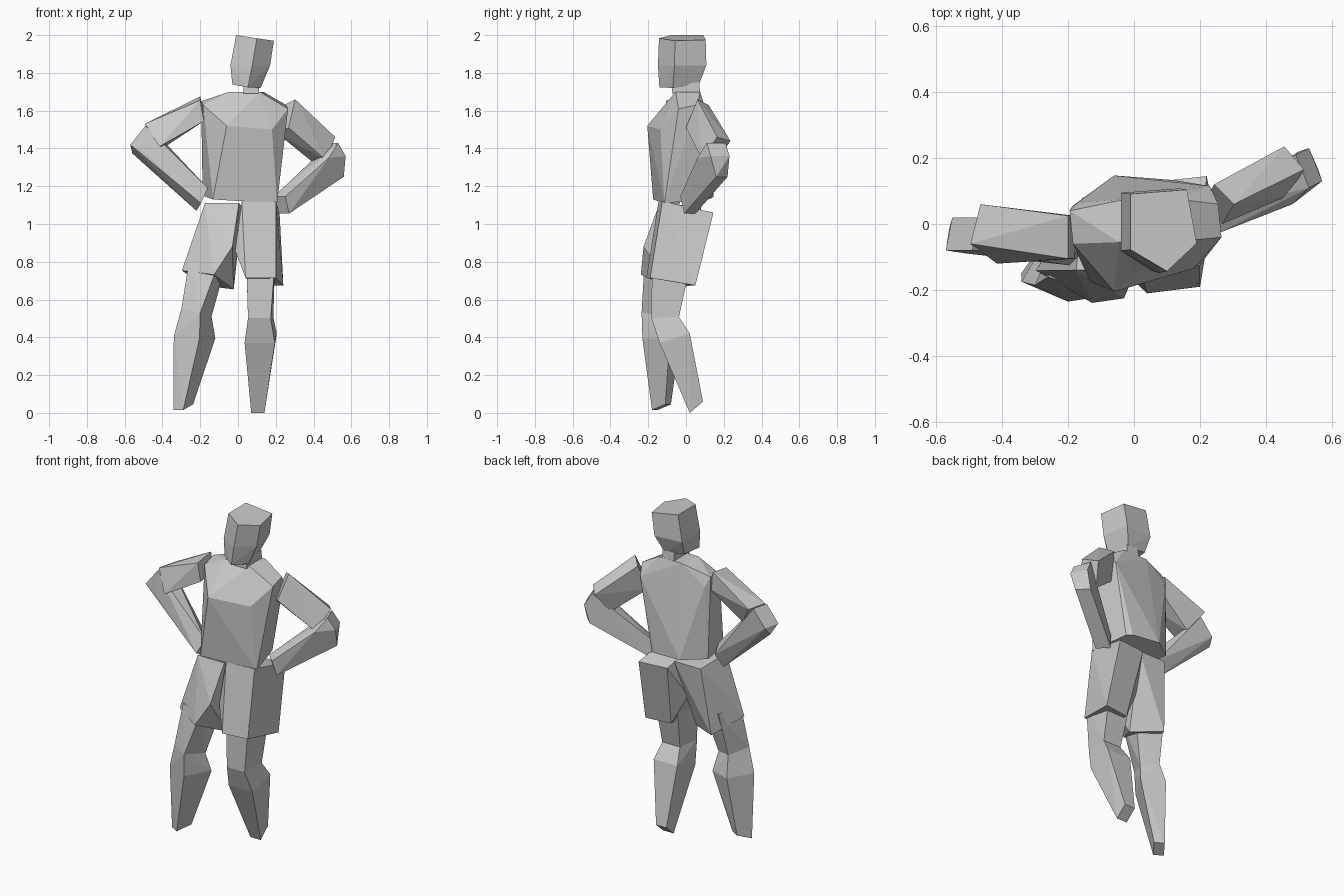
import bpy
import bmesh
import math
from mathutils import Vector

UNIT = 0.01  # sections below are written in hundredths

if "Cube" in bpy.data.objects:
    bpy.data.objects.remove(bpy.data.objects["Cube"], do_unlink=True)

# One plain grey for the whole figure
grey = bpy.data.materials.new("plain_grey")
grey.use_nodes = True
grey.diffuse_color = (0.6, 0.6, 0.6, 1)
grey.node_tree.nodes["Principled BSDF"].inputs["Base Color"].default_value = grey.diffuse_color

# Cross-section outlines, as multiples of the two half-width vectors
SQUARE = [(-1, -1), (1, -1), (1, 1), (-1, 1)]
WEDGE = [(-1, -.6), (.1, -1.1), (1, -.45), (.7, .8), (-1, .7)]
NONE = (0, 0, 0)


def part(name, *sections, outline=SQUARE):
    """Faceted solid stretched over sections of (centre, half-width, half-depth)."""
    bm = bmesh.new()
    for centre, side, back in sections:
        for u, v in outline:
            bm.verts.new((Vector(centre) + u * Vector(side) + v * Vector(back)) * UNIT)
    bmesh.ops.remove_doubles(bm, verts=bm.verts[:], dist=UNIT / 100)
    hull = bmesh.ops.convex_hull(bm, input=bm.verts[:])
    spare = [v for v in hull["geom_interior"] + hull["geom_unused"]
             if isinstance(v, bmesh.types.BMVert) and v.is_valid]
    bmesh.ops.delete(bm, geom=list(set(spare)), context="VERTS")
    bmesh.ops.dissolve_limit(bm, angle_limit=math.radians(3),
                             verts=bm.verts[:], edges=bm.edges[:])
    bmesh.ops.recalc_face_normals(bm, faces=bm.faces[:])
    mesh = bpy.data.meshes.new(name)
    bm.to_mesh(mesh)
    bm.free()
    mesh.materials.append(grey)
    obj = bpy.data.objects.new(name, mesh)
    bpy.context.collection.objects.link(obj)


# Head, turned a little to its left, and neck
part("head",
     ((9, 0, 198.5), (10, 0, -1.5), (0, 13, 0)),
     ((6.5, 0, 184), (10.5, 0, 0), (0, 13.5, 0)),
     ((4.5, -2, 173.5), (7.5, 0, -1), (0, 11, 1)),
     outline=WEDGE)
part("neck",
     ((7, 0, 175), (4, 0, 0), (0, 7, 0)),
     ((7, 0, 169), (4, 0, 0), (0, 7.5, 0)))

# Torso: collar, shoulders, chest edge, upper back edge, waist, lower back edge
part("torso",
     ((4.5, 1, 170), (8, 0, 0), (1, 6.5, 0)),
     ((3.5, 0, 163), (22.5, 1, -1), (-.5, 5, 1)),
     ((6, -17, 151), (12, 3.5, -1), NONE),
     ((3, 9, 158), (20, 2.5, -1), NONE),
     ((1, -3, 113), (17, 3, -1), (-2.7, 11.4, 1)),
     ((3, 14, 114), (9, -.7, -.5), NONE))

# Right arm, hand on hip
part("right_upper_arm",
     ((-19, -4, 161), (-1, 0, 5.5), (0, 6.5, 1)),
     ((-44, -3, 147), (-4, 3, 6), (1.5, 6, 0)))
part("right_forearm",
     ((-52, -3, 147), (-4, 0, -5), (1, 5, 0)),
     ((-48, -4, 140), (2.5, -3.7, .8), (5.5, 1.2, 1.8)),
     ((-19, -7, 113), (1.2, -3.7, 2), (1.8, 1.8, 4)))

# Left arm, elbow drawn back
part("left_upper_arm",
     ((25.5, 6, 157), (1.8, 3, 7.5), (-3, 3, -1.5)),
     ((46, 16, 139), (2.5, 4, 6), (-3, 3.5, -1)))
part("left_forearm",
     ((53, 17, 139.5), (2, 1, -3.5), (2, -5, 0)),
     ((49, 14, 130), (4, 5, -5), (3, -3, 0)),
     ((23, 1, 110), (1, 1, -4.5), (3, -3, 0)))

# Shorts, one solid for each leg
part("right_shorts_leg",
     ((-7.5, -3, 110), (9, 0, 0), (1, 11, -1)),
     ((-3, -22.5, 88), NONE, NONE),
     ((-16, -10.4, 70.4), (8.5, -4.9, -1.1), (5.2, 8.6, -3.9)))
part("left_shorts_leg",
     ((12, 0, 109), (9, 1, 0), (1, 13.5, -3)),
     ((-1.5, -8, 86), NONE, (0, 8, 0)),
     ((14, -8, 69.5), (8, 1, 0), (2, 12, -2)))

# Legs: the thigh and calf share the knee section
right_knee = ((-22, -15, 53), (5, -2.5, -1), (3, 6, -1))
left_knee = ((12, -11, 50.5), (6, 0, 0), (.7, 7.3, .3))
part("right_thigh",
     ((-16, -11, 80), (8, -3, 0), (2, 8, 0)), right_knee)
part("right_calf", right_knee,
     ((-23, -13, 40), (6.8, -2.8, -.5), (4.2, 7.3, 0)),
     ((-29, -13, 3), (2.6, -1.5, 0), (2.6, 3.5, 1.5)))
part("left_thigh",
     ((12, -8, 78), (7.5, 0, 0), (0, 10, -1)), left_knee)
part("left_calf", left_knee,
     ((12, -6, 39.5), (8, 0, 0), (.5, 8, 2.5)),
     ((10.5, 5.5, 3), (3.5, 0, 0), (0, 3.5, 3)))
